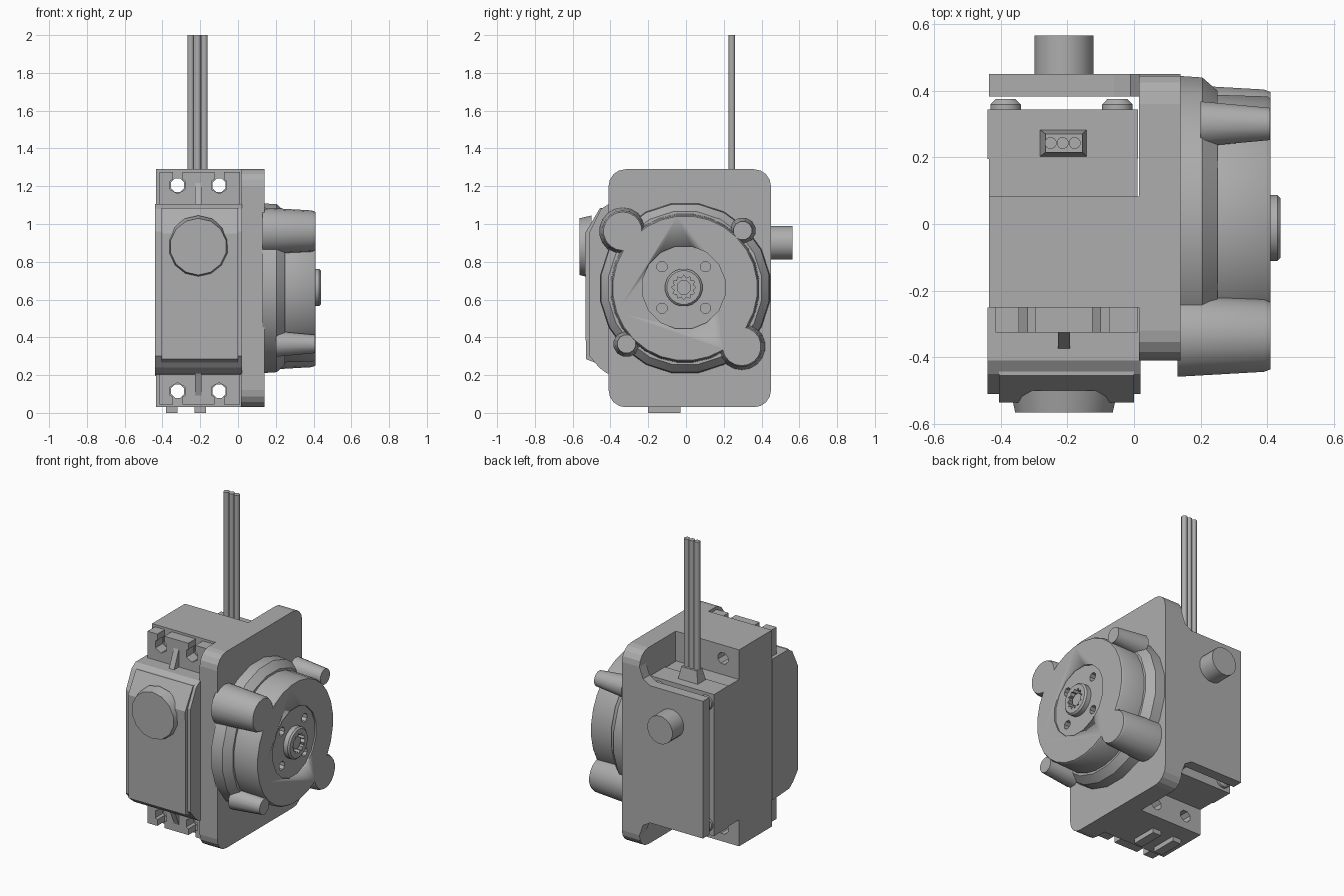
import bpy, bmesh, math
from mathutils import Vector

if bpy.data.objects.get("Cube"):
    bpy.data.objects.remove(bpy.data.objects["Cube"])

grey = bpy.data.materials.new("plain grey")
grey.use_nodes = True
GREY = (0.42, 0.42, 0.42, 1)
grey.diffuse_color = GREY
grey.node_tree.nodes["Principled BSDF"].inputs["Base Color"].default_value = GREY


def place(axis, u, v, w):
    # x: (u, v) = (y, z); y: (u, v) = (x, z); z: (u, v) = (x, y)
    return {"x": (w, u, v), "y": (u, w, v), "z": (u, v, w)}[axis]


def loft(name, axis, sections, smooth=False):
    """Join outlines [(points, position), ...] along an axis into a solid."""
    bm = bmesh.new()
    loops = [[bm.verts.new(place(axis, u, v, w)) for u, v in pts] for pts, w in sections]
    n = len(loops[0])
    for a, b in zip(loops, loops[1:]):
        for i in range(n):
            j = (i + 1) % n
            bm.faces.new((a[i], a[j], b[j], b[i]))
    bm.faces.new(loops[0])
    bm.faces.new(loops[-1])
    bmesh.ops.recalc_face_normals(bm, faces=bm.faces)
    mesh = bpy.data.meshes.new(name)
    bm.to_mesh(mesh)
    bm.free()
    obj = bpy.data.objects.new(name, mesh)
    bpy.context.scene.collection.objects.link(obj)
    mesh.materials.append(grey)
    if smooth:
        bpy.ops.object.select_all(action="DESELECT")
        obj.select_set(True)
        bpy.context.view_layer.objects.active = obj
        bpy.ops.object.shade_smooth_by_angle(angle=math.radians(35))
    return obj


def prism(name, axis, pts, a, b, smooth=False):
    return loft(name, axis, [(pts, a), (pts, b)], smooth)


def ring(c, r, n=24):
    return [(c[0] + r * math.cos(math.tau * (i + .5) / n),
             c[1] + r * math.sin(math.tau * (i + .5) / n)) for i in range(n)]


def rod(name, axis, c, r, a, b, n=24, r2=None):
    return loft(name, axis, [(ring(c, r, n), a), (ring(c, r2 or r, n), b)], n > 10)


def rect(u0, u1, v0, v1):
    return [(u0, v0), (u1, v0), (u1, v1), (u0, v1)]


def box(name, x0, x1, y0, y1, z0, z1):
    return prism(name, "z", rect(x0, x1, y0, y1), z0, z1)


def rounded(u0, u1, v0, v1, r, steps=4):
    pts = []
    for k, (u, v) in enumerate(rect(u0 + r, u1 - r, v0 + r, v1 - r)):
        for i in range(steps + 1):
            t = math.pi * (1 + k / 2 + i / steps / 2)
            pts.append((u + r * math.cos(t), v + r * math.sin(t)))
    return pts


def cut(obj, cutters):
    for c in cutters:
        c.hide_render = True
        mod = obj.modifiers.new("cut", "BOOLEAN")
        mod.object, mod.operation, mod.solver = c, "DIFFERENCE", "EXACT"
    deps = bpy.context.evaluated_depsgraph_get()
    mesh = bpy.data.meshes.new_from_object(obj.evaluated_get(deps))
    obj.modifiers.clear()
    obj.data = mesh
    for c in cutters:
        bpy.data.objects.remove(c)


L, R, MID = -0.435, 0.02, -0.21       # servo sides and centre line
Z0, Z1, ZC = 0.2, 1.1, 0.66           # servo body height and centre

# Bracket: side plate, back plate with concave fillets, knob
prism("side_plate", "x", rounded(-0.41, 0.45, 0.03, 1.29, 0.09), 0.015, 0.14)
half = [(L, Z1), (-0.06, Z1), (-0.01, 1.13), (0.015, 1.2), (0.06, 1.2)]
prism("back_plate", "y", half + [(x, 2 * ZC - z) for x, z in reversed(half)], 0.383, 0.45)
rod("back_knob", "y", (MID, 0.9), 0.09, 0.44, 0.565, 16)

# Mounting block and front flange with screw holes
holes = [(x, z) for x in (-0.32, -0.1) for z in (0.115, 1.205)]
block = box("mounting_block", L, R, -0.25, 0.083, 0.03, 1.29)
cut(block, [rod("hole", "y", h, 0.038, -0.4, 0.2, 8) for h in holes])
flange = box("mounting_flange", L + 0.02, R - 0.01, -0.325, -0.25, 0.045, 1.275)
cut(flange, [rod("hole", "y", h, 0.045, -0.4, -0.2, 6) for h in holes]
    + [box("slot", x - 0.025, x + 0.025, -0.4, -0.2, a, b)
       for x in (-0.32, -0.1) for a, b in ((0, 0.1), (1.22, 1.32))])
for name, z, s in (("upper_rib", Z1, 1), ("lower_rib", 0.21, -1)):
    prism(name, "x", [(-0.32, z), (-0.375, z), (-0.32, z + 0.13 * s)], MID - 0.018, MID + 0.018)
for i, x in enumerate((-0.38, -0.23)):
    box("bottom_pad_%d" % i, x, x + 0.06, -0.2, -0.03, 0, 0.04)

# Servo body, rear cover and cover screws
box("servo_body", L, 0.01, -0.26, 0.2, Z0, Z1)
box("rear_cover", L - 0.004, 0.012, 0.195, 0.343, Z0 - 0.004, Z1 + 0.004)
for i, (x, z) in enumerate([(x, z) for x in (-0.385, -0.05) for z in (0.26, 1.04)]):
    loft("cover_screw_%d" % i, "y",
         [(ring((x, z), r, 16), y) for r, y in ((.047, .34), (.047, .358), (.03, .375))], True)

# Servo front with sloped ends, raised panel and round cap
front = [(-0.25, Z0), (-0.42, Z0 + 0.01), (-0.46, 0.24), (-0.51, 0.3),
         (-0.51, 0.96), (-0.45, 1.08), (-0.41, 1.105), (-0.25, 1.105)]
prism("servo_front", "x", front, L - 0.004, R)
panel = [(-0.44, 0.25), (-0.53, 0.285), (-0.535, 0.95), (-0.455, 1.085), (-0.44, 1.085)]
prism("front_panel", "x", panel, L + 0.03, 0)
rod("front_cap", "y", (MID, 0.88), 0.165, -0.5, -0.565, 14, 0.15)

# Cable socket and three wires
prism_top = rect(-0.265, -0.155, 0.215, 0.27)
loft("cable_socket", "z", [(rect(-0.285, -0.14, 0.2, 0.285), 1.09), (prism_top, 1.18)])
for i in range(3):
    rod("wire_%d" % i, "z", (-0.25 + 0.036 * i, 0.243), 0.018, 1.15, 2, 12)

# Gearbox: stepped collar and round housing with a recessed centre
C = (-0.005, ZC)
loft("gearbox_collar", "x", [(ring(C, r, 20), x)
     for r, x in ((0.455, 0.13), (0.45, 0.205), (0.41, 0.25))], True)
HC = (-0.012, 0.664)
housing = loft("gearbox_housing", "x", [(ring(C, r, 28), x)
               for r, x in ((0.395, 0.24), (0.39, 0.4), (0.383, 0.41))], True)
bolts = [(HC[0] + u, HC[1] + v) for u in (-0.115, 0.115) for v in (-0.11, 0.11)]
cut(housing, [rod("recess", "x", HC, 0.222, 0.4, 0.5, 16)]
    + [rod("bolt_hole", "x", b, 0.028, 0.34, 0.5, 8) for b in bolts])

# Corner lugs: two large on one diagonal, two slender on the other
for i, c in enumerate(((-0.335, 0.962), (0.295, 0.352))):
    loft("large_lug_%d" % i, "x", [(ring(c, r, 18), x)
         for r, x in ((0.125, 0.13), (0.11, 0.39), (0.102, 0.41))], True)
for i, c in enumerate(((0.3, 0.965), (-0.315, 0.365))):
    rod("small_lug_%d" % i, "x", c, 0.07, 0.2, 0.408, 12, 0.05)

# Output hub with a toothed bore
hub = loft("output_hub", "x", [(ring(HC, r, 20), x)
           for r, x in ((0.1, 0.38), (0.1, 0.43), (0.09, 0.44))], True)
teeth = [(HC[0] + r * math.cos(math.tau * i / 24), HC[1] + r * math.sin(math.tau * i / 24))
         for i, r in enumerate([0.065, 0.05] * 12)]
cut(hub, [prism("bore", "x", teeth, 0.395, 0.5)])
rod("output_shaft", "x", HC, 0.04, 0.38, 0.425, 8)
